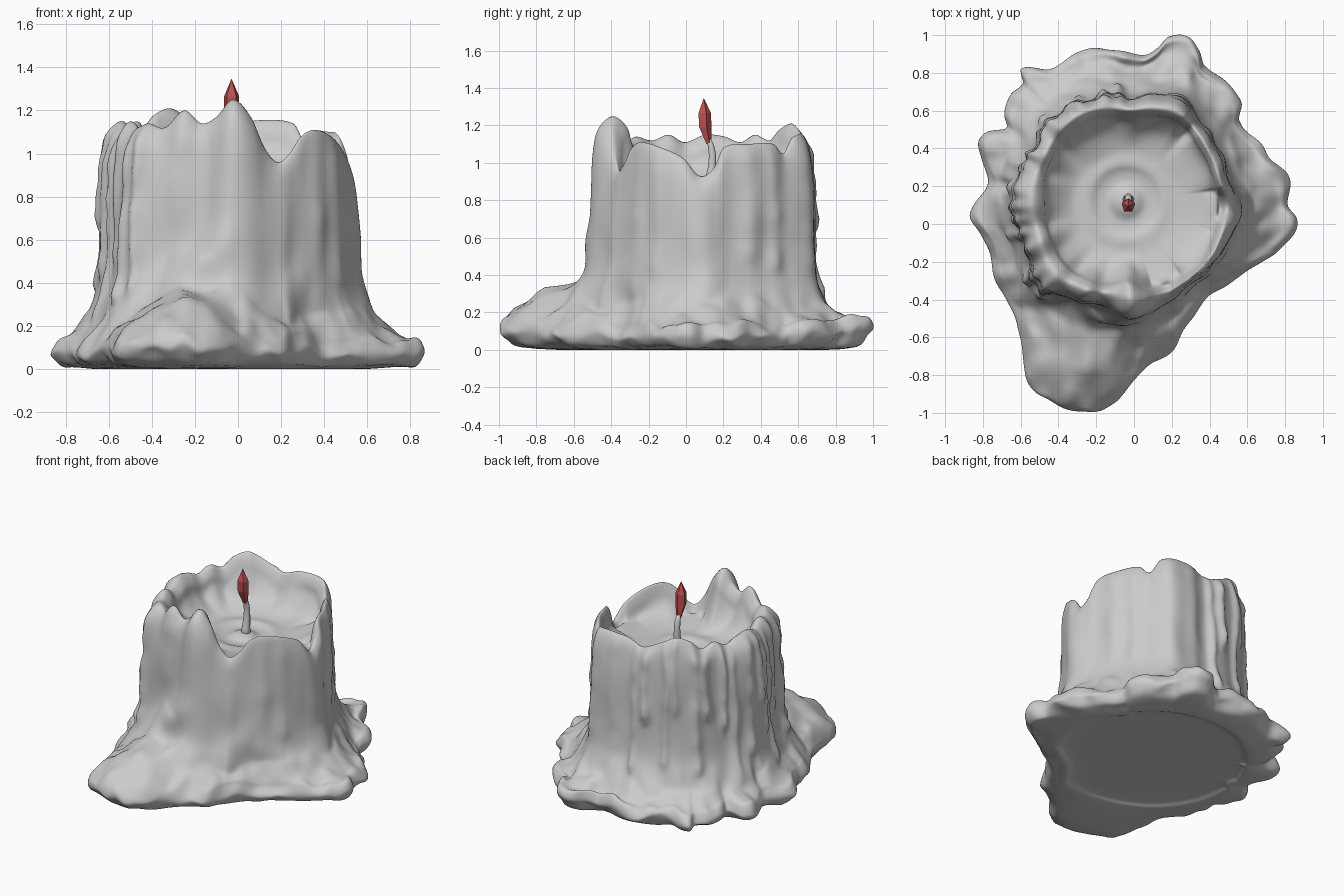
import bpy, bmesh, math, random
from mathutils import Vector, noise

if "Cube" in bpy.data.objects:
    bpy.data.objects.remove(bpy.data.objects["Cube"])

random.seed(4)
CX, CY = -0.04, 0.12          # candle axis


def hermite(k0, k1, k2, k3, t):
    (a0, v0), (a1, v1), (a2, v2), (a3, v3) = k0, k1, k2, k3
    h = a2 - a1
    u = (t - a1) / h
    m1 = (v2 - v0) * (h / (a2 - a0))
    m2 = (v3 - v1) * (h / (a3 - a1))
    return (v1 * (2*u**3 - 3*u*u + 1) + m1 * (u**3 - 2*u*u + u)
            + v2 * (3*u*u - 2*u**3) + m2 * (u**3 - u*u))


def around(table):
    """Smooth periodic function of angle in degrees."""
    t = sorted((a % 360, v) for a, v in table)
    n = len(t)

    def key(j):
        q, r = divmod(j, n)
        return t[r][0] + 360 * q, t[r][1]

    def f(a):
        a %= 360
        i = sum(1 for k in t if k[0] <= a) - 1
        return hermite(key(i-1), key(i), key(i+1), key(i+2), a)
    return f


def outline(pts):
    return around([(math.degrees(math.atan2(y - CY, x - CX)), math.hypot(x - CX, y - CY))
                   for x, y in pts])


def bell(d, w):
    d = (d + 180) % 360 - 180
    return math.exp(-(d / w) ** 2)


def ramp(x, a, b):
    t = min(1, max(0, (x - a) / (b - a)))
    return t * t * (3 - 2 * t)


# Plan outlines: spilled pool, candle wall, inside of the rim
pool = outline([(.865, .03), (.86, -.04), (.8, -.11), (.68, -.2), (.5, -.32), (.38, -.41), (.27, -.56),
                (.21, -.67), (.08, -.75), (0, -.83), (-.1, -.95), (-.28, -1), (-.45, -.94), (-.56, -.84),
                (-.6, -.65), (-.63, -.5), (-.73, -.3), (-.78, -.12), (-.87, .03), (-.86, .09), (-.78, .2),
                (-.79, .29), (-.83, .42), (-.79, .48), (-.68, .51), (-.69, .58), (-.66, .68), (-.59, .75),
                (-.6, .82), (-.45, .82), (-.3, .91), (-.13, .93), (.05, .9), (.13, .94), (.18, .99),
                (.29, .99), (.35, .92), (.37, .84), (.5, .75), (.57, .64), (.56, .55), (.67, .43),
                (.72, .35), (.82, .26), (.82, .1)])
wall = outline([(-.625, .24), (-.64, .07), (-.59, -.08), (-.555, -.21), (-.49, -.35), (-.32, -.4),
                (-.15, -.45), (-.02, -.525), (.14, -.45), (.3, -.33), (.43, -.2), (.53, -.05),
                (.575, .1), (.51, .24), (.455, .38), (.36, .53), (.26, .66), (.14, .69), (-.02, .67),
                (-.13, .69), (-.26, .66), (-.37, .61), (-.44, .55), (-.54, .4)])
inner = outline([(-.26, .55), (-.02, .57), (.24, .54), (.36, .39), (.43, .19), (.43, -.05), (.34, -.23),
                 (.08, -.34), (-.04, -.31), (-.23, -.31), (-.38, -.2), (-.47, .03), (-.45, .3)])
rim = around([(-97, 1.17), (-88, 1.25), (-79, 1.17), (-72, 1.03), (-65, .96), (-58, 1.0), (-51, 1.08),
              (-42, 1.11), (-25, 1.07), (-14, 1.02), (-5, .93), (3, .97), (9, 1.08), (25, 1.1),
              (42, 1.1), (49, 1.05), (57, 1.14), (80, 1.15), (95, 1.11), (105, 1.14), (114, 1.18),
              (122, 1.21), (132, 1.18), (140, 1.12), (150, 1.15), (160, 1.11), (170, 1.14), (182, 1.15),
              (195, 1.11), (205, 1.15), (215, 1.12), (226, 1.14), (235, 1.12), (246, 1.2), (255, 1.14)])

# Wax runs: many thin ones at the back left, fewer broad ones elsewhere
drips = [(95 + i * 9.5 + random.uniform(-3, 3), random.uniform(2.5, 4),
          random.uniform(.015, .032), random.uniform(.2, .75)) for i in range(15)]
drips += [(a + random.uniform(-3, 3), random.uniform(4, 6), random.uniform(.01, .018),
           random.uniform(.15, .5)) for a in (-112, -66, -45, -28, 20, 42, 62, 80)]


def run_offset(a, z):
    d = 0
    for ang, w, amp, low in drips:
        g = bell(a - ang - 2 * noise.noise(Vector((ang, z * 4, 0))), w)
        if g > .001:
            lump = .75 + .7 * noise.noise(Vector((ang, z * 9, 3)))
            d += amp * g * (lump * ramp(z, low - .03, low + .04)
                            + .5 * math.exp(-((z - low - .04) / .05) ** 2))
    # broad run sweeping into the front lobe, steep on its left edge
    off = a + 114 - 18 * ramp(z, .15, .72)
    d += .065 * bell(off, 5 if off < 0 else 9) * (1 - ramp(z, .5, .74))
    return d - .008


def profile(a):
    """Cross-section at one angle, from under the base up and over into the bowl."""
    R, B, I, T = pool(a), wall(a), inner(a), rim(a)
    front = bell(a + 106, 22)
    h = .185 + .13 * front
    e = .1 + .035 * front + .045 * bell(a - 75, 25)
    foot = min(B + .06, R - .1)
    gap = R - foot
    W = B - I
    return [(0, .04), (.3, .04), (min(.56, .72 * R), .04), (min(.62, .8 * R), .025), (.9 * R, .04),
            (R - .03, e - .045), (R, e), (R - .03, e + .055),
            (R - .4 * gap, h - .01), (foot + .25 * gap, h + .035),
            (foot, h + .1), (B + .015, h + .21), (B, .5 * T), (B, .66 * T),
            (B - .1 * W, T - .17), (B - .25 * W, T - .06), (I + .38 * W, T),
            (I + .06 * W, T - .05), (I - .02, max(T - .13, .92)),
            (I - .09, .905 + .25 * max(0, T - 1.05)), (.28, .885), (.2, .885), (.15, .868),
            (.1, .866), (.05, .89), (0, .9)]


def resample(points, per):
    k, t = [], 0
    v = [Vector(p) for p in points]
    for i, p in enumerate(v):
        if i:
            t += (p - v[i-1]).length ** .5
        k.append((t, p))
    k = [(-k[1][0], 2 * v[0] - v[1])] + k + [(2 * t - k[-2][0], 2 * v[-1] - v[-2])]
    out = []
    for i in range(1, len(k) - 2):
        for j in range(per):
            tt = k[i][0] + (k[i+1][0] - k[i][0]) * j / per
            out.append((i - 1 + j / per, hermite(k[i-1], k[i], k[i+1], k[i+2], tt)))
    return out


def finish(name, bm, smooth):
    bmesh.ops.recalc_face_normals(bm, faces=bm.faces)
    mesh = bpy.data.meshes.new(name)
    bm.to_mesh(mesh)
    bm.free()
    for p in mesh.polygons:
        p.use_smooth = smooth
    ob = bpy.data.objects.new(name, mesh)
    bpy.context.collection.objects.link(ob)
    return ob


def skin(bm, rings):
    """Bridge closed rings and cap both ends."""
    n = len(rings[0])
    for lo, hi in zip(rings, rings[1:]):
        for i in range(n):
            j = (i + 1) % n
            bm.faces.new((lo[i], lo[j], hi[j], hi[i]))
    for ring in (rings[0], rings[-1]):
        c = bm.verts.new(sum((v.co for v in ring), Vector()) / n)
        for i in range(n):
            bm.faces.new((c, ring[i], ring[(i + 1) % n]))


# Melted wax body
N, PER = 360, 4
bm = bmesh.new()
columns = []
for i in range(N):
    a = 360 * i / N
    c, s = math.cos(math.radians(a)), math.sin(math.radians(a))
    col = []
    for k, (r, z) in resample(profile(a), PER)[1:]:
        p = Vector((CX + r * c, CY + r * s, z))
        w = ramp(k, 8.5, 11) * (1 - ramp(k, 14.5, 16.5))      # outer wall
        if w > 0:
            r += w * (run_offset(a, z) + .014 * noise.noise(Vector((p.x * 6, p.y * 6, z * 3))))
        q = ramp(k, 3, 6) * (1 - ramp(k, 9.5, 11))            # pool
        if q > 0:
            z += q * (.03 * noise.noise(p * 5) + .025 * noise.noise(p * 10))
            r += q * .012 * (noise.noise(p * 9) - .2)
        b = ramp(k, 16, 18) * (1 - ramp(k, 20, 22))           # bowl
        if b > 0:
            r += b * .02 * noise.noise(p * 6)
        col.append(bm.verts.new((CX + r * c, CY + r * s, z)))
    columns.append(col)
skin(bm, list(zip(*columns)))
low = min(v.co.z for v in bm.verts)
for v in bm.verts:
    v.co.z -= low * (1 - ramp(v.co.z, .1, .5))
finish("wax_body", bm, True)


def tube(name, stations, sides, smooth, twist=0):
    bm = bmesh.new()
    rings = []
    for x, y, z, r in stations:
        rings.append([bm.verts.new((x + r * math.cos(twist + math.tau * i / sides),
                                    y + r * math.sin(twist + math.tau * i / sides), z))
                      for i in range(sides)])
    skin(bm, rings)
    return finish(name, bm, smooth)


# Bent wick
tube("wick", [(-.03, .125, .86, .034), (-.03, .13, .92, .027), (-.03, .139, .98, .022),
              (-.03, .142, 1.04, .02), (-.03, .134, 1.09, .018), (-.03, .12, 1.13, .014)], 10, True)

# Faceted flame
flame = tube("flame", [(-.03, .122, 1.1, .015), (-.03, .1, 1.19, .036),
                       (-.03, .097, 1.265, .037), (-.03, .095, 1.345, .001)], 5, False, .3)
red = bpy.data.materials.new("flame_red")
red.diffuse_color = (.5, .08, .08, 1)
red.use_nodes = True
red.node_tree.nodes["Principled BSDF"].inputs["Base Color"].default_value = red.diffuse_color
flame.data.materials.append(red)
